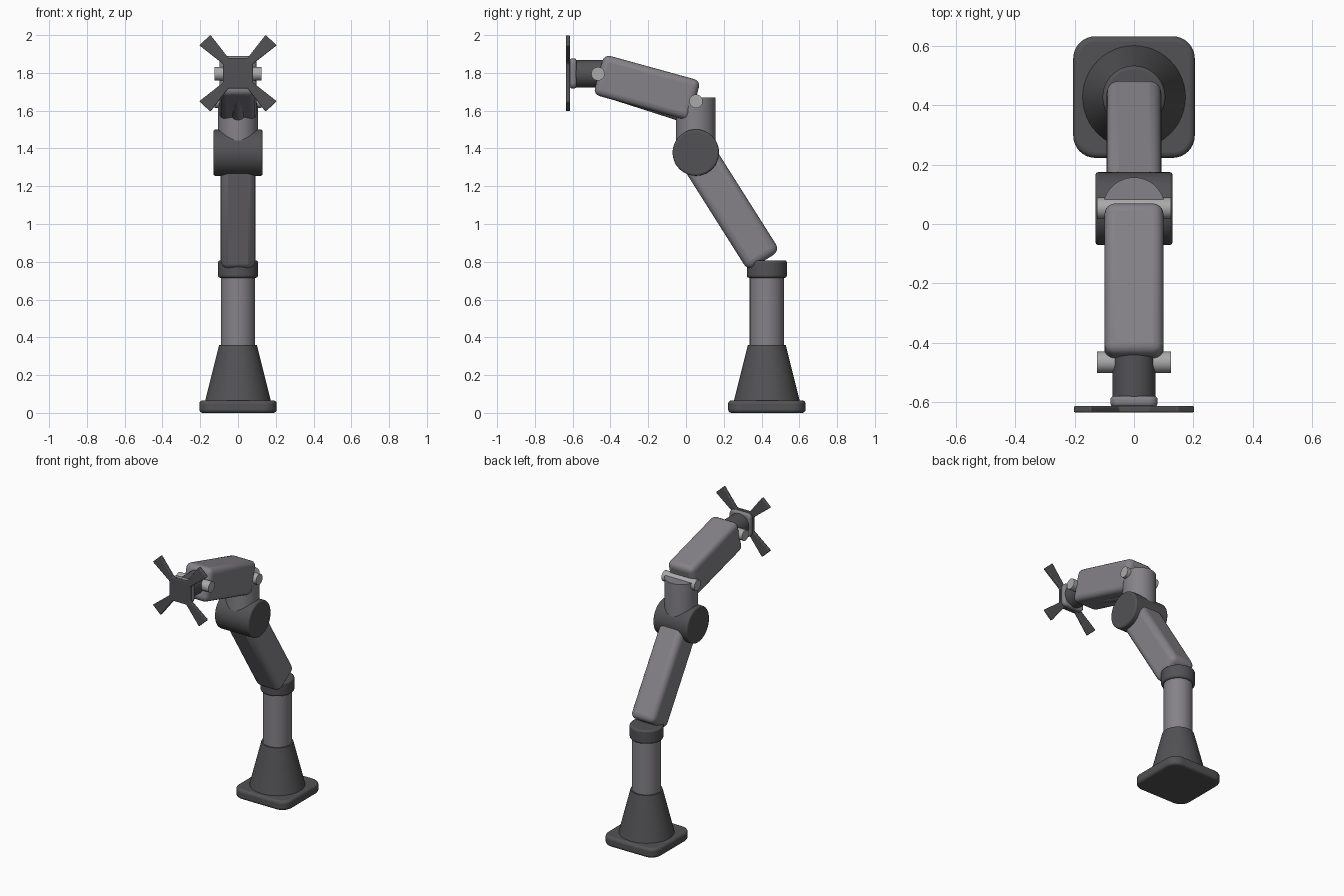
import bpy, bmesh
from math import radians, pi
from mathutils import Vector

if "Cube" in bpy.data.objects:
    bpy.data.objects.remove(bpy.data.objects["Cube"], do_unlink=True)


def material(name, color):
    m = bpy.data.materials.new(name)
    m.use_nodes = True
    m.diffuse_color = (*color, 1)
    m.node_tree.nodes["Principled BSDF"].inputs["Base Color"].default_value = (*color, 1)
    return m


DARK = material("dark grey", (0.085, 0.085, 0.09))
GREY = material("warm grey", (0.235, 0.225, 0.245))
PIN = material("light grey", (0.40, 0.40, 0.40))


def finish(name, bm, mat, bevel=0.0, segments=3):
    bmesh.ops.recalc_face_normals(bm, faces=bm.faces[:])
    mesh = bpy.data.meshes.new(name)
    bm.to_mesh(mesh)
    bm.free()
    mesh.materials.append(mat)
    obj = bpy.data.objects.new(name, mesh)
    bpy.context.collection.objects.link(obj)
    if bevel:
        mod = obj.modifiers.new("Bevel", 'BEVEL')
        mod.width = bevel
        mod.segments = segments
        mod.limit_method = 'ANGLE'
        mod.angle_limit = radians(40)
    bpy.ops.object.select_all(action='DESELECT')
    obj.select_set(True)
    bpy.context.view_layer.objects.active = obj
    bpy.ops.object.shade_smooth_by_angle(angle=radians(40))
    return obj


def tube(name, start, end, r1, r2, mat, bevel=0.0, sides=48):
    """Cylinder or cone between two points."""
    a, b = Vector(start), Vector(end)
    bm = bmesh.new()
    bmesh.ops.create_cone(bm, cap_ends=True, segments=sides,
                          radius1=r1, radius2=r2, depth=(b - a).length)
    obj = finish(name, bm, mat, bevel)
    obj.location = (a + b) / 2
    obj.rotation_euler = (b - a).to_track_quat('Z', 'Y').to_euler()
    return obj


def box(name, center, size, mat, bevel, tilt=0.0, corner=0.0, axis=2):
    """Rounded box; corner rounds the edges that run along one axis first."""
    bm = bmesh.new()
    bmesh.ops.create_cube(bm, size=1)
    bmesh.ops.scale(bm, vec=size, verts=bm.verts[:])
    if corner:
        edges = [e for e in bm.edges
                 if abs((e.verts[0].co - e.verts[1].co).normalized()[axis]) > 0.9]
        bmesh.ops.bevel(bm, geom=edges, offset=corner, segments=8,
                        profile=0.5, affect='EDGES')
    obj = finish(name, bm, mat, bevel, 4)
    obj.location = center
    obj.rotation_euler.x = radians(tilt)
    return obj


# Base and column
BY = 0.428
box("base_plate", (0, BY, 0.033), (0.41, 0.41, 0.066), DARK, 0.018, corner=0.075)
tube("base_cone", (0, BY, 0.06), (0, BY, 0.36), 0.175, 0.10, DARK)
tube("column", (0, BY, 0.34), (0, BY, 0.74), 0.091, 0.091, GREY)
tube("column_collar", (0, BY, 0.715), (0, BY, 0.808), 0.106, 0.106, DARK, 0.012)

# Lower arm, from column to elbow
low, high = Vector((0, 0.413, 0.805)), Vector((0, 0.05, 1.38))
box("lower_arm", (low + high) / 2, (0.184, 0.20, (high - low).length), GREY,
    0.04, tilt=32.3)

# Elbow
tube("elbow_hub", (-0.13, 0.052, 1.378), (0.13, 0.052, 1.378), 0.123, 0.123, DARK, 0.01)
tube("elbow_post", (0, 0.052, 1.38), (0, 0.052, 1.67), 0.105, 0.105, GREY)

# Upper arm with the strut below it
box("upper_arm", (0, -0.207, 1.722), (0.198, 0.53, 0.22), GREY, 0.035, tilt=-15.4)
tube("arm_strut", (0, -0.45, 1.72), (0, -0.02, 1.582), 0.04, 0.04, GREY)

# Hinge pins
for name, y, z in (("elbow_pin", 0.053, 1.65), ("wrist_pin", -0.466, 1.795)):
    tube(name, (-0.125, y, z), (0.125, y, z), 0.036, 0.036, PIN, sides=24)

# Wrist and mounting cross
tube("wrist", (0, -0.60, 1.795), (0, -0.40, 1.795), 0.073, 0.073, DARK)
box("wrist_plate", (0, -0.598, 1.797), (0.16, 0.035, 0.16), GREY, 0.012,
    corner=0.03, axis=1)

quarter = [(0.08, 0.05), (0.205, 0.148), (0.146, 0.203), (0.05, 0.08)]
outline = []
for sx, sz in ((1, 1), (-1, 1), (-1, -1), (1, -1)):
    points = quarter if sx * sz > 0 else quarter[::-1]
    outline += [(sx * x, sz * z) for x, z in points]
bm = bmesh.new()
face = bm.faces.new([bm.verts.new((x, -0.636, 1.798 + z)) for x, z in outline])
grown = bmesh.ops.extrude_face_region(bm, geom=[face])["geom"]
bmesh.ops.translate(bm, vec=(0, 0.022, 0),
                    verts=[g for g in grown if isinstance(g, bmesh.types.BMVert)])
finish("mounting_cross", bm, DARK, 0.005, 2)
